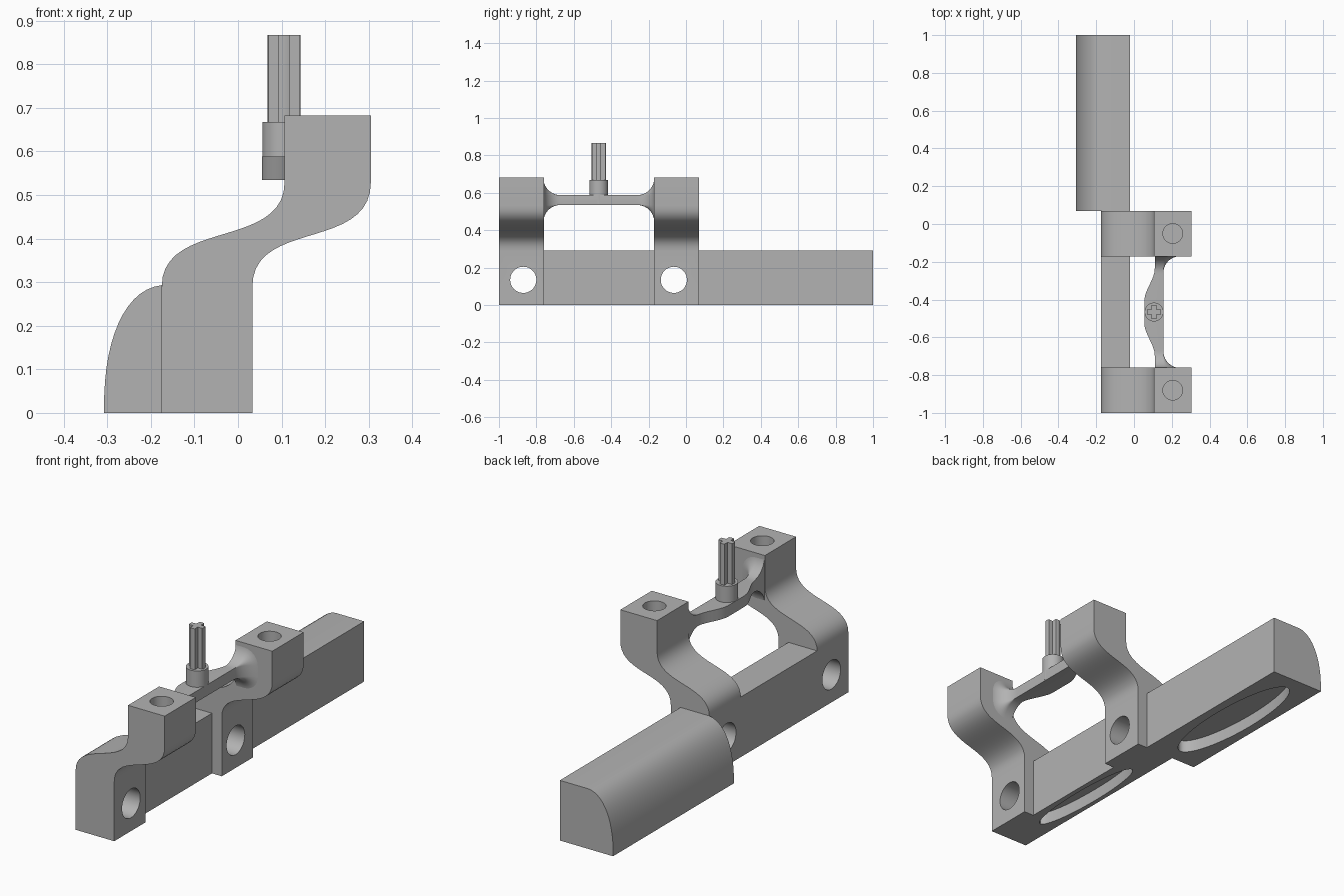
import bpy, bmesh, math
from mathutils import Vector, geometry

if "Cube" in bpy.data.objects:
    bpy.data.objects.remove(bpy.data.objects["Cube"])

grey = bpy.data.materials.new("light grey")
grey.diffuse_color = (0.45, 0.45, 0.45, 1)
grey.use_nodes = True
grey.node_tree.nodes["Principled BSDF"].inputs["Base Color"].default_value = grey.diffuse_color


def finish(name, bm):
    bmesh.ops.remove_doubles(bm, verts=bm.verts, dist=1e-5)
    bmesh.ops.recalc_face_normals(bm, faces=bm.faces)
    me = bpy.data.meshes.new(name)
    bm.to_mesh(me)
    bm.free()
    ob = bpy.data.objects.new(name, me)
    bpy.context.collection.objects.link(ob)
    me.materials.append(grey)
    return ob


def loft(name, rings):
    """Solid through a list of equally long rings of 3D points."""
    bm = bmesh.new()
    vs = [[bm.verts.new(p) for p in r] for r in rings]
    n = len(vs[0])
    for a, b in zip(vs, vs[1:]):
        for i in range(n):
            j = (i + 1) % n
            bm.faces.new((a[i], a[j], b[j], b[i]))
    bm.faces.new(vs[0][::-1])
    bm.faces.new(vs[-1])
    return finish(name, bm)


def extrude_y(name, prof, y0, y1):
    return loft(name, [[(x, y, z) for x, z in prof] for y in (y0, y1)])


def extrude_z(name, prof, z0, z1):
    return loft(name, [[(x, y, z) for x, y in prof] for z in (z0, z1)])


def ellipse(cx, cy, rx, ry, n=48):
    return [(cx + rx * math.cos(math.tau * i / n),
             cy + ry * math.sin(math.tau * i / n)) for i in range(n)]


def curve(*pts, n=20):
    return [tuple(p) for p in geometry.interpolate_bezier(*[Vector(p) for p in pts], n)]


def cut(ob, cutters):
    bpy.context.view_layer.objects.active = ob
    for c in cutters:
        m = ob.modifiers.new("cut", 'BOOLEAN')
        m.operation, m.solver, m.object = 'DIFFERENCE', 'EXACT', c
        bpy.ops.object.modifier_apply(modifier=m.name)


# Rear block with one rounded shoulder
block = extrude_y("rear_block", [(-0.02, 0), (-0.307, 0)] + curve(
    (-0.307, 0.04), (-0.303, 0.18), (-0.255, 0.285), (-0.175, 0.293), n=14)
    + [(-0.02, 0.293)], 0.07, 1.0)

# Long bar joining the brackets
bar = extrude_y("base_bar", [(-0.175, 0), (-0.175, 0.293), (-0.02, 0.293), (-0.02, 0)],
                -0.765, -0.17)

# S-shaped brackets
s_profile = ([(-0.175, 0)]
             + curve((-0.175, 0.29), (-0.175, 0.445), (0.107, 0.375), (0.107, 0.53))
             + [(0.107, 0.682), (0.305, 0.682)]
             + curve((0.305, 0.53), (0.305, 0.37), (0.033, 0.445), (0.033, 0.29))
             + [(0.033, 0)])
front = extrude_y("front_bracket", s_profile, -1.0, -0.76)
back = extrude_y("back_bracket", s_profile, -0.172, 0.07)

# Underside recesses, cross holes and blind top holes
slot_bar = extrude_z("slot_cutter", ellipse(-0.098, -0.467, 0.055, 0.335), -0.1, 0.06)
slot_block = extrude_z("slot_cutter", ellipse(-0.163, 0.535, 0.1, 0.39), -0.1, 0.06)
cutters = [slot_bar, slot_block]
cut(bar, [slot_bar])
cut(block, [slot_block])
for ob, y in ((front, -0.87), (back, -0.065)):
    side = loft("hole_cutter", [[(x, a, b) for a, b in ellipse(y, 0.135, 0.07, 0.07)]
                                for x in (-0.4, 0.2)])
    top = extrude_z("hole_cutter", ellipse(0.205, y + (0.015 if y > -0.5 else -0.01),
                                           0.052, 0.052), 0.5, 0.8)
    cut(ob, [slot_bar, side, top])
    cutters += [side, top]
for c in cutters:
    bpy.data.objects.remove(c)

# Bowed bridge that flares out with round fillets where it meets the brackets
Y0, Y1, YC, R = -0.762, -0.17, -0.466, 0.09
ys = [R * (1 - math.cos(i * math.pi / 20)) for i in range(11)]
ys = ([Y0 + t for t in ys] + [Y0 + R + (Y1 - Y0 - 2 * R) * i / 30 for i in range(1, 30)]
      + [Y1 - t for t in reversed(ys)])
rings = []
for y in ys:
    t = min(1, min(y - Y0, Y1 - y) / R)
    f = max(0.0005, R * (1 - math.sqrt(max(0, 1 - (1 - t) ** 2))))
    u = min(1, max(0, (abs(y - YC) - 0.06) / 0.17))
    xl = 0.055 + 0.055 * u * u * (3 - 2 * u)
    xr, zb, zt = 0.155, 0.535, 0.588
    ring = [(xl, y, zb - f)]
    for zc, a0 in ((zb, -90), (zt, 0)):
        for k in range(7):
            a = math.radians(a0 + 15 * k)
            ring.append((xr + f * math.cos(a), y, zc + f * math.sin(a)))
    rings.append(ring + [(xl, y, zt + f)])
bridge = loft("bridge", rings)

# Round collar and cross-shaped peg on the bridge
PX, PY = 0.106, -0.466
collar = extrude_z("peg_collar", ellipse(PX, PY, 0.05, 0.05), 0.54, 0.668)
w, r = 0.0125, 0.038
a0 = math.asin(w / r)
cross = []
for q in range(4):
    c = q * math.pi / 2
    for k in range(5):
        a = c - a0 + 2 * a0 * k / 4
        cross.append((PX + r * math.cos(a), PY + r * math.sin(a)))
    d = c + math.pi / 4
    cross.append((PX + w * 1.414 * math.cos(d), PY + w * 1.414 * math.sin(d)))
peg = extrude_z("cross_peg", cross, 0.66, 0.867)

# Smooth shading with crisp edges
for ob in bpy.context.scene.objects:
    ob.select_set(True)
bpy.context.view_layer.objects.active = block
bpy.ops.object.shade_smooth_by_angle(angle=math.radians(30))
